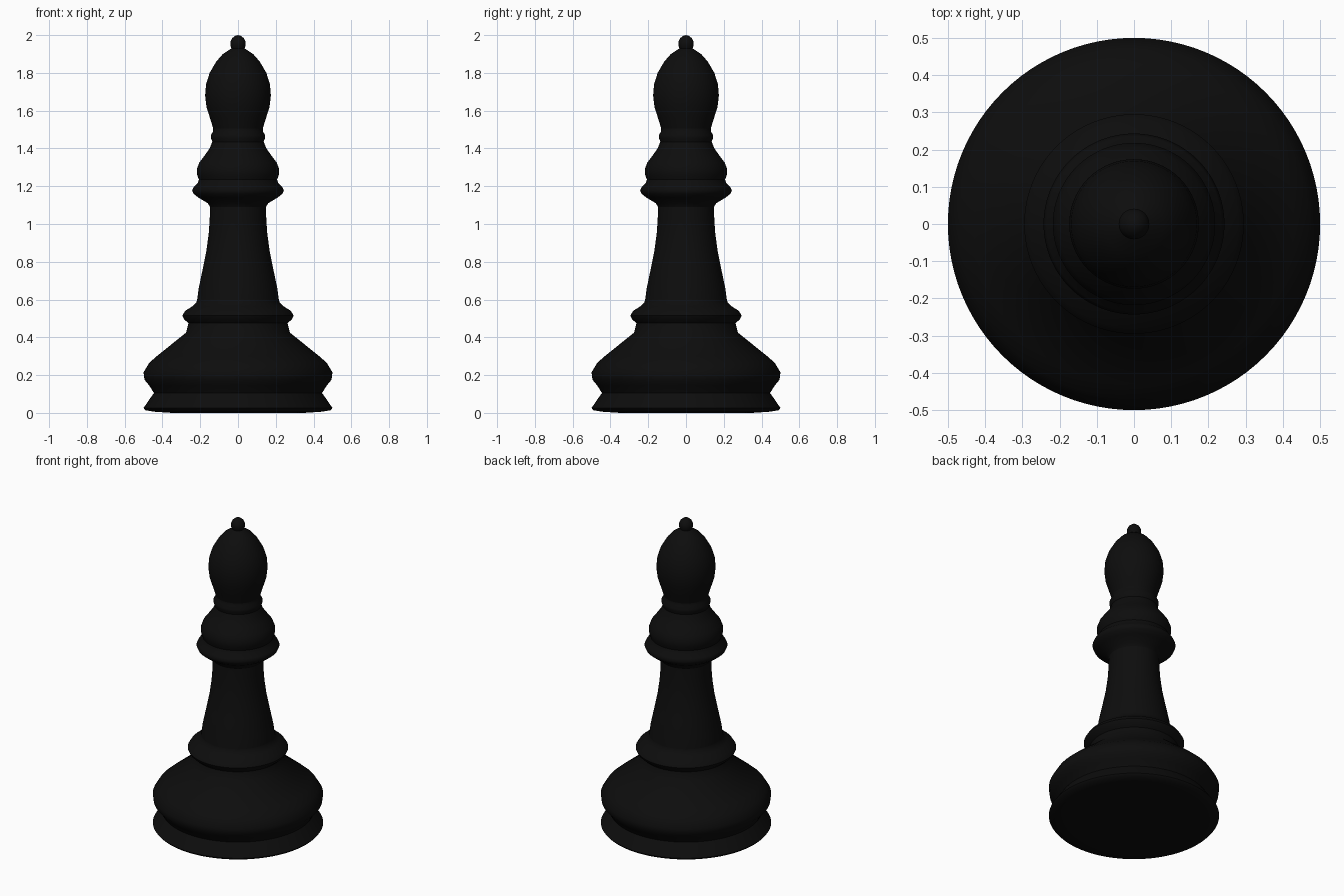
import bpy
import bmesh
import math

SEGMENTS = 96

default_cube = bpy.data.objects.get("Cube")
if default_cube:
    bpy.data.objects.remove(default_cube, do_unlink=True)


def make_material(name, colour):
    material = bpy.data.materials.new(name)
    material.use_nodes = True
    material.diffuse_color = colour
    shader = material.node_tree.nodes["Principled BSDF"]
    shader.inputs["Base Color"].default_value = colour
    shader.inputs["Roughness"].default_value = 0.5
    return material


def turn(name, profile, material):
    """Spin a (radius, height) profile around the z axis."""
    bm = bmesh.new()
    verts = [bm.verts.new((radius, 0, height)) for radius, height in profile]
    edges = [bm.edges.new(pair) for pair in zip(verts, verts[1:])]
    bmesh.ops.spin(bm, geom=verts + edges, cent=(0, 0, 0), axis=(0, 0, 1),
                   angle=math.tau, steps=SEGMENTS, use_duplicate=False)
    bmesh.ops.remove_doubles(bm, verts=bm.verts, dist=0.0001)
    bmesh.ops.recalc_face_normals(bm, faces=bm.faces)
    # Open rings can be oriented either way: make the widest face point outward
    outer = max(bm.faces, key=lambda f: f.calc_center_median().xy.length)
    if outer.normal.xy.dot(outer.calc_center_median().xy) < 0:
        bmesh.ops.reverse_faces(bm, faces=bm.faces)
    mesh = bpy.data.meshes.new(name)
    bm.to_mesh(mesh)
    bm.free()
    mesh.materials.append(material)
    obj = bpy.data.objects.new(name, mesh)
    bpy.context.collection.objects.link(obj)
    bpy.ops.object.select_all(action="DESELECT")
    obj.select_set(True)
    bpy.context.view_layer.objects.active = obj
    bpy.ops.object.shade_smooth_by_angle(angle=math.radians(50))
    return obj


black = make_material("black lacquer", (0.004, 0.004, 0.004, 1))

# Each part starts where the previous one ends
parts = {
    # Foot ring with a flat underside and the swelling base above it
    "base": [(0, 0), (.35, 0), (.44, .006), (.49, .014), (.5, .026),
             (.47, .07), (.445, .105), (.47, .145), (.495, .175), (.5, .215),
             (.47, .265), (.43, .3), (.275, .425), (.262, .475)],
    # Ring around the foot of the stem
    "lower_collar": [(.262, .475), (.285, .495), (.295, .515), (.28, .54),
                     (.24, .565), (.22, .585), (.216, .6)],
    # Tapered shaft
    "stem": [(.216, .6), (.208, .66), (.185, .77), (.167, .86), (.155, .95),
             (.15, 1.02), (.148, 1.09)],
    # Wide ring below the head
    "upper_collar": [(.148, 1.09), (.16, 1.11), (.21, 1.14), (.235, 1.16),
                     (.243, 1.178), (.235, 1.195), (.214, 1.215),
                     (.207, 1.235)],
    # Bell-shaped shoulder
    "shoulder": [(.207, 1.235), (.216, 1.26), (.218, 1.29), (.205, 1.325),
                 (.175, 1.365), (.15, 1.4), (.136, 1.435)],
    # Narrow neck ring
    "neck_ring": [(.136, 1.435), (.143, 1.455), (.144, 1.47), (.132, 1.49),
                  (.131, 1.505)],
    # Drop-shaped head
    "head": [(.131, 1.505), (.148, 1.56), (.167, 1.62), (.174, 1.68),
             (.169, 1.74), (.15, 1.8), (.115, 1.86), (.08, 1.9), (.035, 1.93)],
    # Small ball on the tip
    "finial": [(.035, 1.93), (.041, 1.945), (.041, 1.963), (.032, 1.983),
               (.016, 1.996), (0, 2)],
}

for part_name, part_profile in parts.items():
    turn(part_name, part_profile, black)
